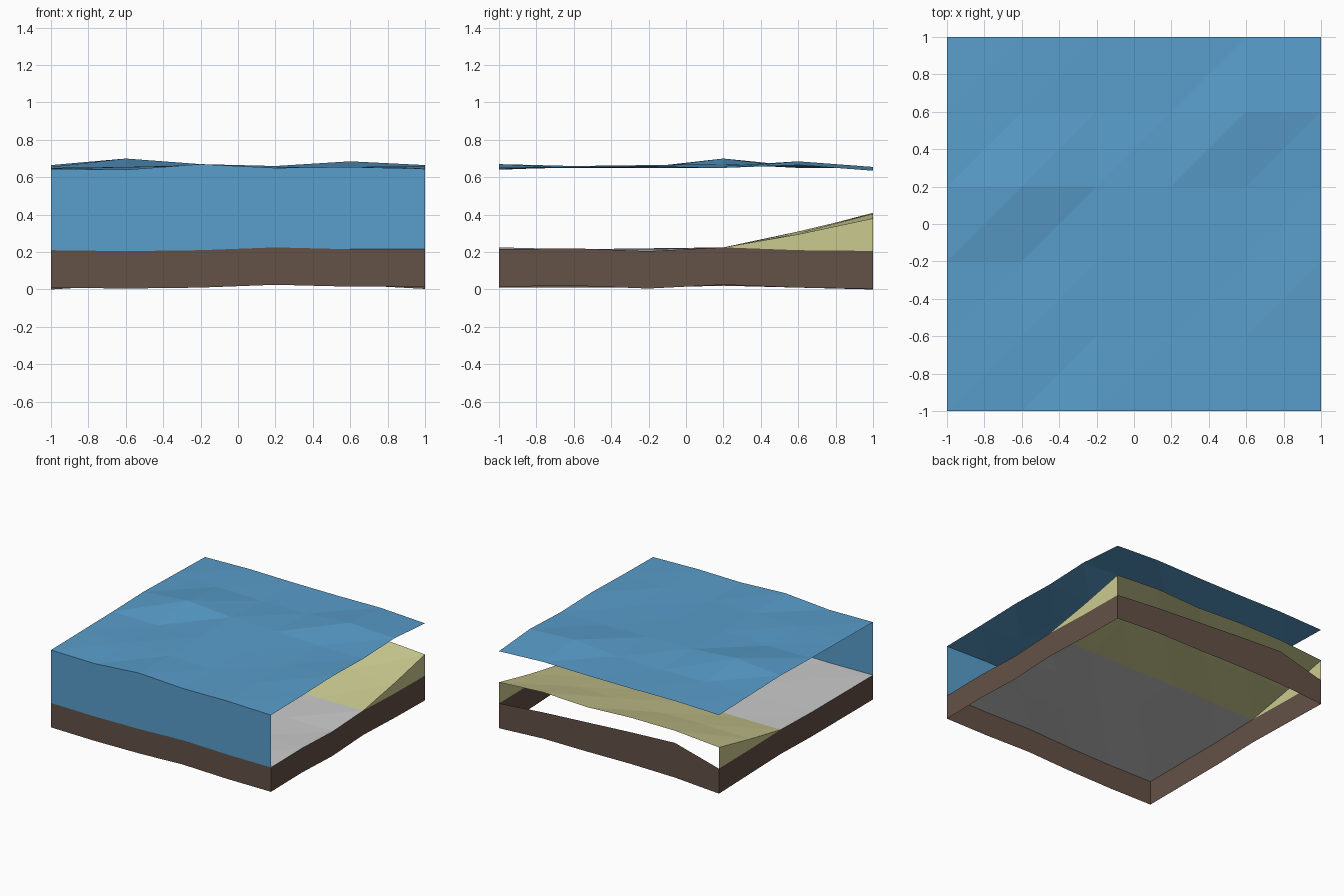
import bpy

if "Cube" in bpy.data.objects:
    bpy.data.objects.remove(bpy.data.objects["Cube"])

XS = [-1, -0.6, -0.2, 0.2, 0.6, 1]
YS = XS


def paint(name, colour):
    mat = bpy.data.materials.new(name)
    mat.diffuse_color = (*colour, 1)
    mat.use_nodes = True
    mat.node_tree.nodes["Principled BSDF"].inputs["Base Color"].default_value = mat.diffuse_color
    return mat


def sheet(name, rows, mat=None):
    """Flat-shaded surface through equally long rows of points."""
    n = len(rows[0])
    verts = [p for row in rows for p in row]
    faces = []
    for r in range(len(rows) - 1):
        for c in range(n - 1):
            a = r * n + c
            faces += [(a, a + 1, a + n + 1), (a, a + n + 1, a + n)]
    mesh = bpy.data.meshes.new(name)
    mesh.from_pydata(verts, [], faces)
    mesh.validate()
    mesh.update()
    obj = bpy.data.objects.new(name, mesh)
    bpy.context.collection.objects.link(obj)
    if mat:
        mesh.materials.append(mat)
    return obj


def row(y, heights):
    return [(x, y, z) for x, z in zip(XS, heights)]


def column(x, heights):
    return [(x, y, z) for y, z in zip(YS, heights)]


blue = paint("water_blue", (0.10, 0.34, 0.60))
sand = paint("sand", (0.60, 0.59, 0.28))
brown = paint("earth_brown", (0.125, 0.082, 0.063))

# Sea floor, ending where the beach starts
floor = [row(y, h) for y, h in zip(YS, [
    [0.21, 0.205, 0.21, 0.225, 0.215, 0.215],
    [0.21, 0.215, 0.21, 0.215, 0.215, 0.22],
    [0.21, 0.215, 0.22, 0.21, 0.215, 0.205],
    [0.22, 0.22, 0.225, 0.22, 0.22, 0.225]])]
sheet("sea_floor", floor)

# Beach slope rising to the back
beach = [floor[3],
         row(0.6, [0.295, 0.305, 0.30, 0.31, 0.30, 0.295]),
         row(1, [0.38, 0.41, 0.41, 0.39, 0.405, 0.38])]
sheet("beach", beach, sand)

# Rippled water surface and its front pane
water = [row(y, h) for y, h in zip(YS, [
    [0.645, 0.64, 0.67, 0.65, 0.655, 0.645],
    [0.65, 0.655, 0.66, 0.65, 0.655, 0.65],
    [0.655, 0.65, 0.665, 0.655, 0.65, 0.66],
    [0.665, 0.70, 0.67, 0.66, 0.65, 0.65],
    [0.655, 0.66, 0.65, 0.655, 0.685, 0.665],
    [0.645, 0.655, 0.65, 0.65, 0.655, 0.635]])]
sheet("water_surface", water, blue)
sheet("water_front", [floor[0], water[0]], blue)

# Earth walls around the sides, open underneath
front_base = [(x, y, z - 0.2) for x, y, z in floor[0]]
sheet("earth_front", [front_base, floor[0]], brown)
back_base = row(1, [0, 0.025, 0.03, 0.025, 0.025, 0.003])
back_top = row(1, [0.205, 0.31, 0.29, 0.265, 0.24, 0.207])
sheet("earth_back", [back_base, back_top], brown)

# Earth and sand on the left and right sides
for side, i in (("left", 0), ("right", 5)):
    x = XS[i]
    top = [r[i] for r in floor] + [(x, 0.6, 0.21), (x, 1, 0.206)]
    base = [(px, py, max(pz - 0.2, 0)) for px, py, pz in top]
    base[-1] = back_base[i]
    sheet("earth_" + side, [base, top], brown)
    sheet("beach_" + side, [top[3:], [r[i] for r in beach]], sand)
